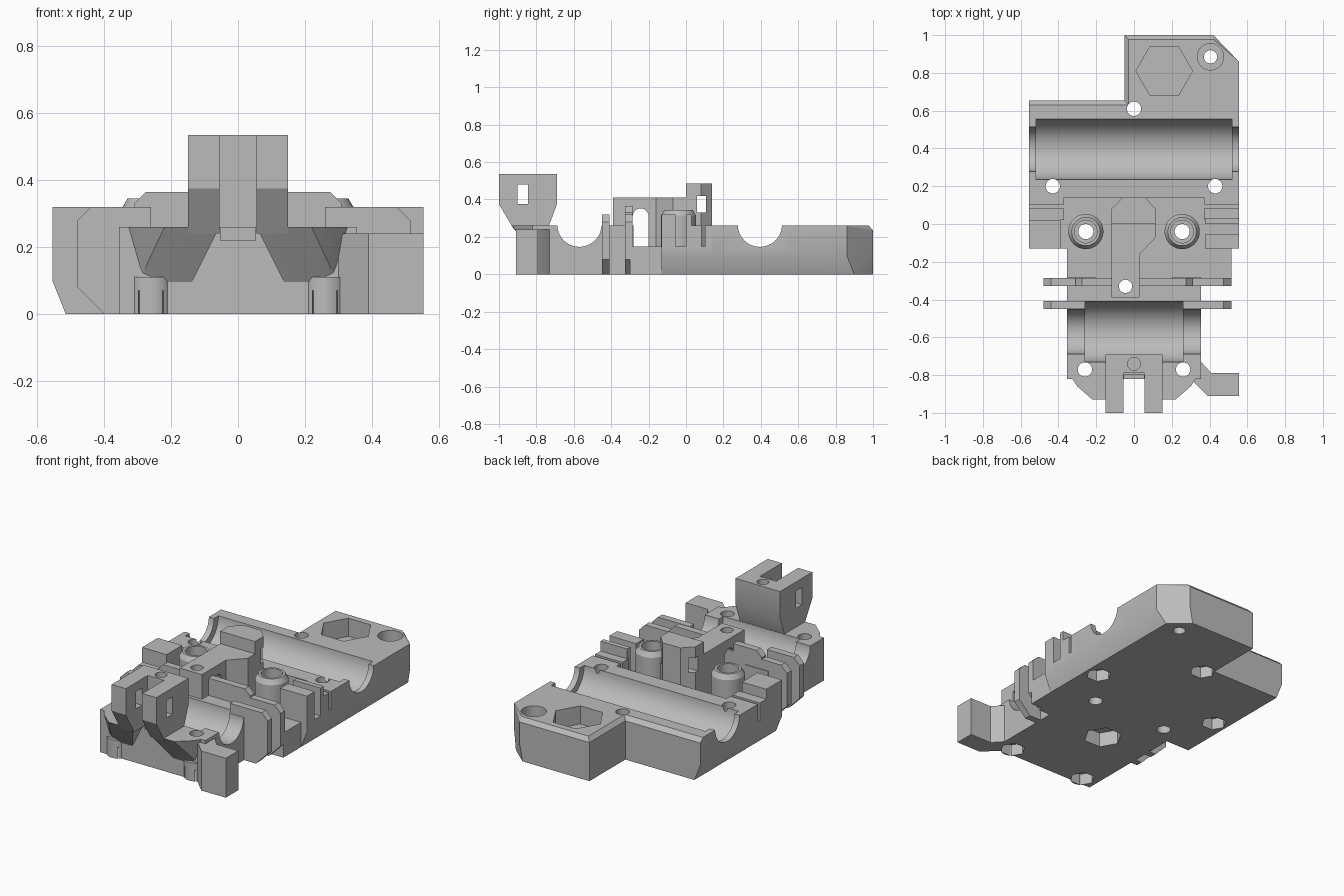
import bpy, bmesh
from math import pi, cos, sin
from mathutils import Vector

if "Cube" in bpy.data.objects:
    bpy.data.objects.remove(bpy.data.objects["Cube"])

grey = bpy.data.materials.new("plain_grey")
grey.use_nodes = True
grey.diffuse_color = (0.5, 0.5, 0.5, 1)
grey.node_tree.nodes["Principled BSDF"].inputs["Base Color"].default_value = (0.5, 0.5, 0.5, 1)

parts, cutters = [], []


def hull(name, points, store=parts):
    """Convex solid around a few points."""
    bm = bmesh.new()
    for p in points:
        bm.verts.new(p)
    bmesh.ops.convex_hull(bm, input=bm.verts[:])
    bmesh.ops.delete(bm, geom=[v for v in bm.verts if not v.link_faces], context='VERTS')
    bmesh.ops.dissolve_limit(bm, angle_limit=0.01, verts=bm.verts[:], edges=bm.edges[:])
    bmesh.ops.recalc_face_normals(bm, faces=bm.faces[:])
    mesh = bpy.data.meshes.new(name)
    bm.to_mesh(mesh)
    bm.free()
    ob = bpy.data.objects.new(name, mesh)
    bpy.context.collection.objects.link(ob)
    mesh.materials.append(grey)
    store.append(ob)
    return ob


def box(name, x, y, z, store=parts):
    return hull(name, [(a, b, c) for a in x for b in y for c in z], store)


def prism(name, axis, outline, lo, hi, store=parts):
    """Extrude a convex outline along axis 0, 1 or 2."""
    pts = []
    for p in outline:
        for d in (lo, hi):
            q = list(p)
            q.insert(axis, d)
            pts.append(q)
    return hull(name, pts, store)


def ring(cx, cy, r, n=40):
    return [(cx + r * cos(2 * pi * i / n), cy + r * sin(2 * pi * i / n)) for i in range(n)]


def drill(x, y, r, lo=-0.1, hi=0.7, n=40):
    return prism("drill", 2, ring(x, y, r, n), lo, hi, cutters)


TOP, FLOOR, W = 0.26, 0.15, 0.555

# Rear block with the lower side edges sloped and the upper rear edge bevelled
side = [(-W, 0.1), (-W + 0.04, 0), (W - 0.04, 0), (W, 0.1)]
prism("mid_base", 1, side + [(-W, FLOOR), (W, FLOOR)], -0.13, 0.14)
prism("rear_base", 1, side + [(-W, TOP), (W, TOP)], 0.14, 0.63)
prism("rear_edge", 1, side + [(-W, 0.235), (W, 0.235)], 0.63, 0.655)
hull("rear_edge_bevel", [(x, y, z) for x in (-W, W)
                         for y, z in ((0.6, 0.235), (0.655, 0.235), (0.63, TOP), (0.6, TOP))])
levels = [(0, W - 0.04, 0, 0.04), (0.1, W, 0, 0), (0.235, W, 0, 0), (TOP, W, 0.022, 0)]
pts = []
for z, right, inset, c in levels:
    pts += [(-0.05 + inset, 0.6, z), (-0.05 + inset, 1 - inset, z), (0.42 - c / 2, 1 - inset, z),
            (right, 0.86 + c, z), (right, 0.6, z)]
hull("rear_corner_block", pts)

# Front half of the base
box("slot_floor", (-0.355, 0.515), (-0.30, -0.13), (0, FLOOR))
box("front_base", (-0.355, 0.355), (-0.82, -0.28), (0, TOP))
for s in (-1, 1):
    # Overhanging shoulder beside the tower
    hull("front_shoulder", [(s * x, y, z) for x, y, z in (
        (0.055, -0.93, TOP), (0.22, -0.93, TOP), (0.30, -0.86, TOP), (0.34, -0.8, TOP),
        (0.055, -0.8, TOP), (0.145, -0.81, 0.08), (0.22, -0.81, 0.08), (0.29, -0.81, 0.11))])
    prism("screw_boss", 2, ring(s * 0.26, -0.775, 0.067), 0, 0.11)

# Foot reaching out at the front right
foot = hull("front_foot", [(x, y, z) for x, y in ((0.40, -0.79), (W, -0.79), (W, -0.91), (0.39, -0.91))
                           for z in (0, 0.24)])
hull("foot_web", [(x, y, z) for z in (0, 0.24) for x, y in (
    (0.30, -0.69), (0.355, -0.73), (0.41, -0.79), (0.41, -0.91), (0.39, -0.91), (0.30, -0.82))])

# Side posts with slots, and the rails behind them
for s in (-1, 1):
    def span(a, b):
        return sorted((s * a, s * b))
    if s > 0:
        box("side_post_front", span(0.375, W), (-0.13, -0.055), (0.1, 0.32))
        box("side_post_rear", span(0.375, W), (-0.04 + 0.04, 0.03), (0.1, 0.32))
    else:
        box("side_post", span(0.39, W), (-0.13, 0.02), (0.1, 0.32))
    box("side_rail", span(0.37, W), (0.02, 0.082), (0.1, TOP))
    box("side_rail_rear", span(0.37, W), (0.102, 0.15), (0.1, TOP))

# Thin cross plates
for y0, y1 in ((-0.45, -0.408), (-0.327, -0.285)):
    for s, reach in ((-1, 0.48), (1, 0.515)):
        prism("cross_plate", 1, [(s * x, z) for x, z in (
            (0.26, 0), (reach - 0.08, 0), (reach, 0.08), (reach, 0.28), (reach - 0.04, 0.32),
            (0.26, 0.32))], y0, y1)
prism("raised_plate", 1, [(-0.31, 0.2), (0.31, 0.2), (0.31, 0.33), (0.275, 0.365),
                          (-0.275, 0.365), (-0.31, 0.33)], -0.327, -0.285)

# Hollow bushings
for s in (-1, 1):
    x = s * 0.255
    hull("bushing", [(a, b, z) for r, z in ((0.093, 0.1), (0.093, 0.315), (0.075, 0.345))
                     for a, b in ring(x, -0.04, r)])

# Central arm
prism("arm_head", 2, [(-0.12, 0), (-0.12, 0.08), (-0.06, 0.14), (0.06, 0.14), (0.115, 0.08),
                      (0.115, 0)], 0.1, 0.485)
prism("arm_middle", 2, [(-0.12, 0), (0.115, 0), (0.115, -0.07), (0.03, -0.16), (-0.12, -0.16)],
      0.1, 0.41)
box("arm_tail", (-0.12, 0.03), (-0.39, -0.16), (0.1, 0.41))

# Channel bores: narrow ends, wider seat
for y, end, seat in ((0.395, 0.7, 0.52), (-0.57, 0.5, 0.26)):
    prism("bore", 0, ring(y, 0.265, 0.118, 64), -end, end, cutters)
    prism("bore_seat", 0, ring(y, 0.265, 0.16, 64), -seat, seat, cutters)

# Screw holes, nut pockets and counterbores
for x, y in ((0, 0.61), (-0.43, 0.2), (0.43, 0.2), (-0.26, -0.77), (0.26, -0.77)):
    drill(x, y, 0.038)
    drill(x, y, 0.072, -0.1, 0.07, 6)
for s in (-1, 1):
    drill(s * 0.255, -0.04, 0.04)
    drill(s * 0.255, -0.04, 0.06, 0.24)
drill(-0.045, -0.33, 0.035)
drill(-0.045, -0.33, 0.11, -0.1, 0.09, 6)
drill(0.405, 0.885, 0.035)
drill(0.405, 0.885, 0.07, 0.15)
drill(0.16, 0.81, 0.15, 0.15, 0.5, 6)

# Arched passage and window through the arm
arch = [(-0.285, FLOOR), (-0.2, FLOOR)] + [p for p in ring(-0.2425, 0.31, 0.0425) if p[1] > 0.30]
prism("arch", 0, arch, -0.2, 0.2, cutters)
box("arm_window", (-0.3, 0.3), (0.058, 0.108), (0.33, 0.42), cutters)

# Front notch in the base below the tower
box("notch", (-0.053, 0.053), (-1.1, -0.80), (0.22, 0.7), cutters)


def bounds(ob):
    vs = [v.co for v in ob.data.vertices]
    return [(min(v[i] for v in vs), max(v[i] for v in vs)) for i in range(3)]


def carve(targets, tools):
    for ob in targets:
        b = bounds(ob)
        for tool in tools:
            if all(p[0] < q[1] and q[0] < p[1] for p, q in zip(b, bounds(tool))):
                mod = ob.modifiers.new("cut", 'BOOLEAN')
                mod.operation, mod.solver, mod.object = 'DIFFERENCE', 'EXACT', tool
    bpy.context.view_layer.update()
    dg = bpy.context.evaluated_depsgraph_get()
    made = [(ob, bpy.data.meshes.new_from_object(ob.evaluated_get(dg))) for ob in targets]
    for ob, mesh in made:
        ob.modifiers.clear()
        ob.data = mesh
    for tool in tools:
        bpy.data.objects.remove(tool)


carve(parts, cutters)

# Forked tower overhanging the front channel
tower, tower_cuts = [], []
outline = [(-1, 0.535), (-1, 0.375), (-0.92, 0.24), (-0.74, 0.24), (-0.69, 0.375), (-0.69, 0.535)]
prism("tower_prong_right", 0, outline, 0.055, 0.15, tower)
prism("tower_prong_left", 0, outline, -0.15, -0.055, tower)
prism("tower_bridge", 0, [(-0.79, 0.535), (-0.79, 0.24), (-0.74, 0.24), (-0.69, 0.375),
                          (-0.69, 0.535)], -0.055, 0.055, tower)
box("tower_window", (-0.3, 0.3), (-0.9, -0.845), (0.375, 0.48), tower_cuts)
prism("tower_hole", 2, ring(0, -0.74, 0.034), 0.42, 0.7, tower_cuts)
carve(tower, tower_cuts)

# Smooth round walls, keep edges sharp
bpy.ops.object.select_all(action='DESELECT')
for ob in parts + tower:
    ob.select_set(True)
bpy.context.view_layer.objects.active = parts[0]
bpy.ops.object.shade_smooth_by_angle(angle=0.4)
